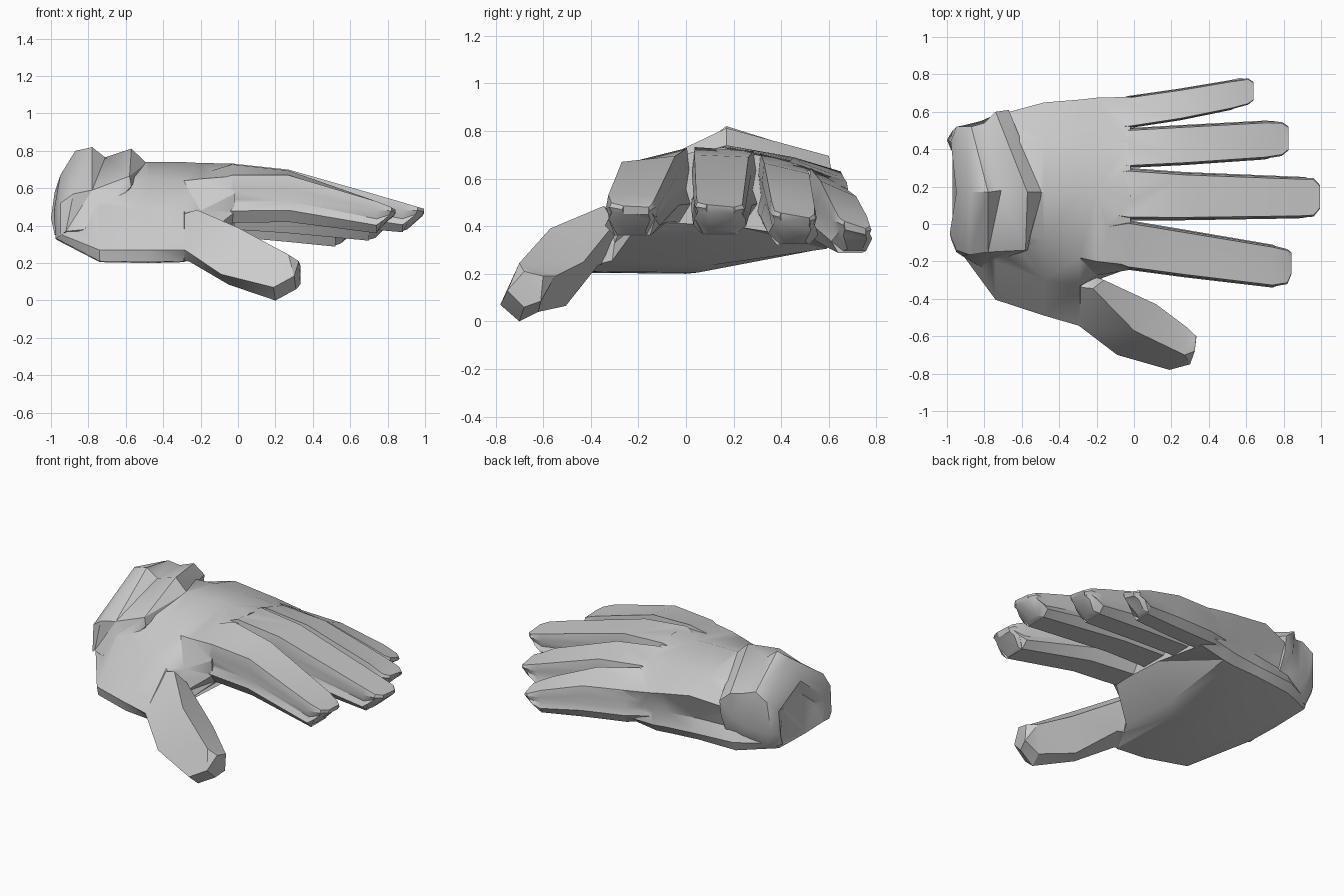
import bpy, bmesh, math

grey = bpy.data.materials.new("glove_grey")
grey.diffuse_color = (0.6, 0.6, 0.6, 1)


def loft(name, rings):
    """Skin a list of equal-length point rings into a closed solid."""
    bm = bmesh.new()
    rows = [[bm.verts.new(p) for p in r] for r in rings]
    n = len(rows[0])
    for a, b in zip(rows, rows[1:]):
        for i in range(n):
            j = (i + 1) % n
            bm.faces.new((a[i], a[j], b[j], b[i]))
    bm.faces.new(rows[0])
    bm.faces.new(rows[-1])
    bmesh.ops.triangulate(bm, faces=bm.faces)
    bmesh.ops.recalc_face_normals(bm, faces=bm.faces)
    me = bpy.data.meshes.new(name)
    bm.to_mesh(me)
    bm.free()
    ob = bpy.data.objects.new(name, me)
    bpy.context.collection.objects.link(ob)
    me.materials.append(grey)
    return ob


parts = []

# Palm: cross-sections (y, z) along x, thumb edge first, over the back of the hand
palm = [
    (-0.97, 0.2, [(-.07, .33), (-.10, .36), (-.06, .5), (.03, .6), (.2, .65), (.38, .6), (.45, .48), (.44, .41), (.45, .37), (.42, .33), (.15, .325)]),
    (-0.74, 0, [(-.39, .21), (-.405, .27), (-.2, .51), (-.02, .66), (.17, .74), (.43, .68), (.58, .58), (.53, .44), (.565, .36), (.54, .30), (.05, .205)]),
    (-0.48, 0, [(-.47, .205), (-.49, .27), (-.3, .48), (-.08, .66), (.17, .74), (.45, .69), (.65, .63), (.565, .45), (.59, .36), (.56, .31), (.0, .2)]),
    (-0.29, 0, [(-.50, .21), (-.545, .27), (-.33, .48), (-.18, .64), (.17, .74), (.45, .685), (.665, .60), (.60, .45), (.615, .36), (.575, .305), (.05, .205)]),
    (-0.20, 0, [(-.31, .255), (-.30, .33), (-.275, .48), (-.20, .65), (.17, .735), (.45, .68), (.675, .585), (.63, .44), (.635, .36), (.59, .305), (.1, .235)]),
    (-0.02, 0, [(-.19, .42), (-.235, .47), (-.245, .57), (-.22, .665), (.15, .732), (.45, .665), (.68, .555), (.655, .44), (.665, .38), (.6, .335), (.2, .40)]),
]
hand = loft("glove", [[(x + k * (z - .33), y, z) for y, z in pts] for x, k, pts in palm])

# Fingers: stations of x, y range, top height at both edges, underside height
fingers = {
    "index_finger": [(-.22, -.17, -.02, .62, .67, .42), (-.03, -.245, .02, .67, .728, .415), (.27, -.285, -.03, .67, .695, .42),
                     (.74, -.34, -.11, .53, .53, .36), (.82, -.325, -.13, .498, .495, .365), (.842, -.27, -.15, .485, .48, .375)],
    "middle_finger": [(-.2, .05, .27, .66, .66, .41), (-.03, .02, .30, .732, .715, .42), (.27, .02, .278, .70, .69, .42),
                      (.88, .03, .253, .525, .515, .365), (.96, .035, .25, .50, .49, .37), (.995, .08, .21, .49, .48, .38)],
    "ring_finger": [(-.2, .33, .48, .64, .60, .40), (-.03, .30, .513, .705, .65, .38), (.27, .315, .53, .665, .62, .36),
                    (.70, .345, .553, .515, .48, .32), (.79, .36, .55, .465, .45, .325), (.825, .39, .525, .455, .435, .335)],
    "little_finger": [(-.2, .52, .63, .56, .52, .38), (-.03, .512, .685, .645, .555, .34), (.25, .555, .725, .59, .525, .315),
                      (.52, .61, .77, .48, .44, .288), (.61, .635, .782, .435, .40, .295), (.64, .66, .76, .42, .39, .305)],
}


def finger_ring(x, y0, y1, t0, t1, bot, tip):
    """Ten-sided section: back, bevel edge, recessed side, lower lip, pad; tips lean back underneath."""
    w = y1 - y0
    prof = [(.18, 0, .09), (.0, .25 + .25 * tip, .04), (.07, .45 + .25 * tip, .01), (.02, .72 + .14 * tip, 0), (.06, 1, 0)]
    left = [(x - tip * s, y0 + a * w, bot + h * (t0 - bot)) for a, h, s in prof]
    right = [(x - tip * s, y1 - a * w, bot + h * (t1 - bot)) for a, h, s in reversed(prof)]
    return left + right


for name, st in fingers.items():
    parts.append(loft(name, [finger_ring(*s, tip=int(i >= len(st) - 2)) for i, s in enumerate(st)]))

# Thumb: outer edge, outer high, inner high, inner low, bottom corner at each station
parts.append(loft("thumb", [
    [(-.40, -.47, .29), (-.36, -.33, .44), (-.30, -.25, .40), (-.36, -.32, .25), (-.38, -.45, .23)],
    [(-.28, -.555, .268), (-.22, -.345, .485), (-.16, -.30, .41), (-.18, -.37, .235), (-.26, -.50, .208)],
    [(-.09, -.70, .14), (.0, -.57, .39), (.12, -.43, .25), (.03, -.505, .065), (-.05, -.61, .085)],
    [(.19, -.78, .07), (.27, -.70, .245), (.28, -.55, .19), (.22, -.62, .04), (.2, -.70, .0)],
    [(.30, -.75, .13), (.325, -.68, .21), (.333, -.60, .19), (.333, -.61, .085), (.31, -.68, .06)],
]))

# Cuff and strap fold: columns around the wrist, each running from rim to strap foot
cuff = [
    [(-.97, -.03, .33), (-.975, -.09, .33), (-.95, -.15, .345), (-.92, -.17, .37), (-.82, -.23, .38), (-.80, -.23, .37)],
    [(-.985, -.05, .48), (-.95, -.14, .52), (-.88, -.165, .57), (-.78, -.15, .59), (-.58, -.14, .665), (-.57, -.14, .61)],
    [(-.95, .17, .67), (-.87, .17, .80), (-.78, .17, .82), (-.71, .18, .765), (-.57, .17, .812), (-.49, .17, .735)],
    [(-.98, .44, .58), (-.95, .52, .66), (-.87, .52, .71), (-.80, .54, .69), (-.74, .60, .695), (-.67, .61, .635)],
    [(-1.0, .45, .44), (-.97, .50, .45), (-.90, .53, .46), (-.82, .55, .47), (-.74, .585, .54), (-.67, .595, .53)],
    [(-.98, .40, .35), (-.96, .44, .345), (-.90, .47, .34), (-.82, .49, .34), (-.74, .515, .36), (-.67, .525, .37)],
]


def inward(p, x):
    """Point sunk inside the wrist, closing each column into a solid wedge."""
    return (x, p[1] + .55 * (.17 - p[1]), p[2] + .55 * (.46 - p[2]))


parts.append(loft("cuff_and_strap", [c + [inward(c[5], -.66), inward(c[0], -.91)] for c in cuff]))

# Fuse all parts into one skin
for part in parts:
    mod = hand.modifiers.new("join_" + part.name, 'BOOLEAN')
    mod.operation = 'UNION'
    mod.solver = 'EXACT'
    mod.object = part
fused = bpy.data.meshes.new_from_object(hand.evaluated_get(bpy.context.evaluated_depsgraph_get()))
hand.modifiers.clear()
hand.data = fused
for part in parts:
    bpy.data.objects.remove(part)
fused.materials.clear()
fused.materials.append(grey)
for poly in fused.polygons:
    poly.material_index = 0
bpy.context.view_layer.objects.active = hand
hand.select_set(True)
bpy.ops.object.shade_smooth_by_angle(angle=math.radians(32))
